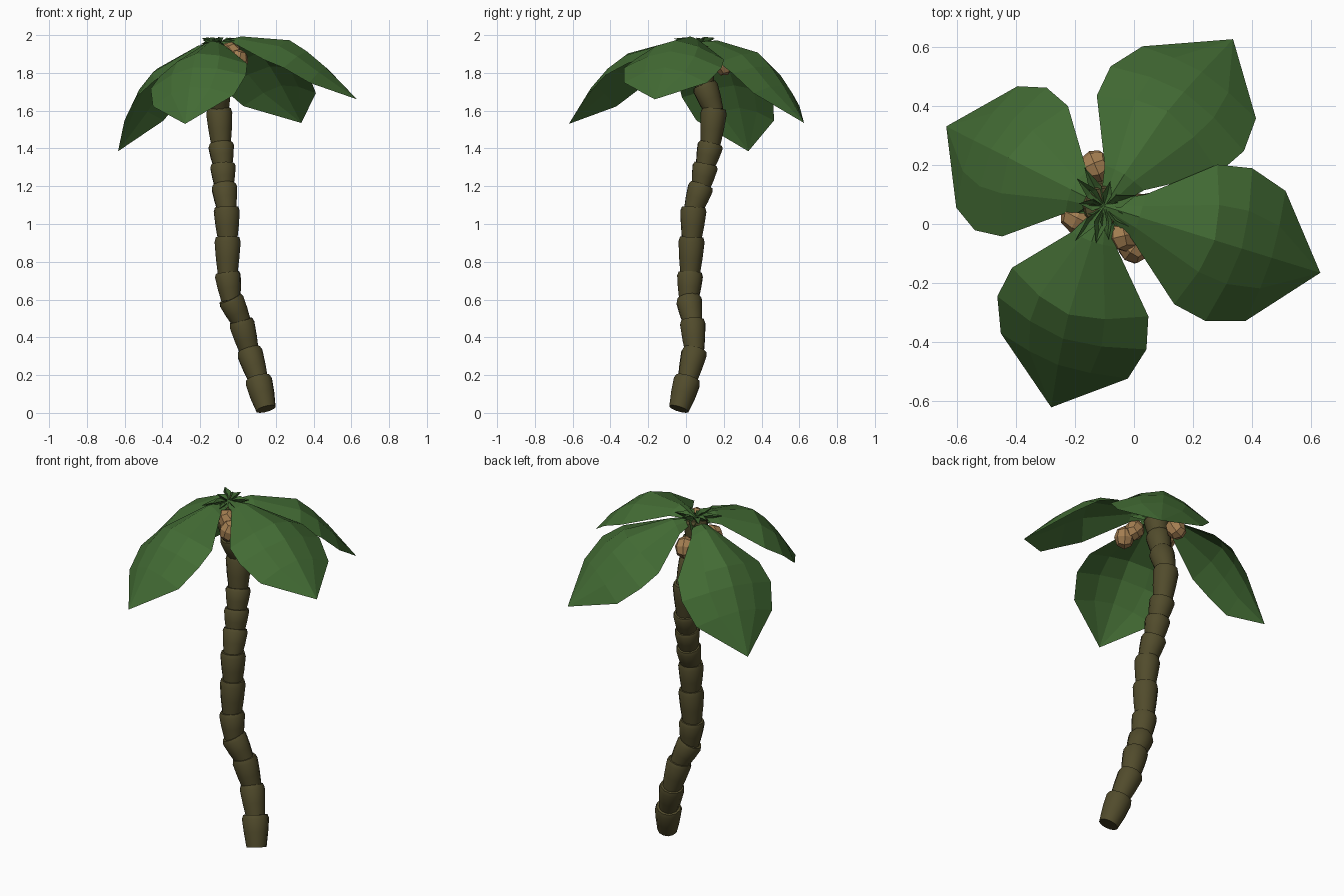
import bpy, bmesh, math, random
from mathutils import Vector, Matrix

if "Cube" in bpy.data.objects:
    bpy.data.objects.remove(bpy.data.objects["Cube"])

random.seed(4)


def material(name, colour):
    m = bpy.data.materials.new(name)
    m.diffuse_color = (*colour, 1)
    m.use_nodes = True
    m.node_tree.nodes["Principled BSDF"].inputs["Base Color"].default_value = m.diffuse_color
    return m


LEAF = material("leaf green", (0.055, 0.147, 0.034))
BARK = material("bark brown", (0.083, 0.071, 0.025))
NUT = material("nut brown", (0.37, 0.21, 0.083))


def make_object(name, bm, mat):
    me = bpy.data.meshes.new(name)
    bm.to_mesh(me)
    bm.free()
    me.materials.append(mat)
    ob = bpy.data.objects.new(name, me)
    bpy.context.collection.objects.link(ob)
    return ob


# Trunk: flared rings stacked along a bent path
PATH = [(0.146, -0.036, 0.035), (0.108, 0.008, 0.175), (0.060, 0.045, 0.325),
        (0.018, 0.035, 0.48), (-0.038, 0.015, 0.6), (-0.055, 0.022, 0.735),
        (-0.055, 0.03, 0.92), (-0.06, 0.04, 1.08), (-0.073, 0.08, 1.2),
        (-0.08, 0.103, 1.31), (-0.09, 0.13, 1.42), (-0.1, 0.148, 1.6),
        (-0.108, 0.10, 1.73), (-0.11, 0.07, 1.85), (-0.105, 0.06, 1.95)]
SIDES = 12


def trunk_segment(bm, a, b, r):
    a, b = Vector(a), Vector(b)
    axis = b - a
    rot = axis.to_track_quat('Z', 'Y').to_matrix()
    rings = []
    for t, k in ((-0.04, 0.74), (0.45, 0.9), (0.92, 1.0), (1.06, 0.9)):
        ring = []
        for i in range(SIDES):
            w = 2 * math.pi * i / SIDES
            ring.append(bm.verts.new(a + axis * t + rot @ Vector((r * k * math.cos(w), r * k * math.sin(w), 0))))
        rings.append(ring)
    for lo, hi in zip(rings, rings[1:]):
        for i in range(SIDES):
            j = (i + 1) % SIDES
            bm.faces.new((lo[i], lo[j], hi[j], hi[i]))
    bm.faces.new(rings[0][::-1])
    bm.faces.new(rings[-1])


bm = bmesh.new()
for i, (a, b) in enumerate(zip(PATH, PATH[1:])):
    trunk_segment(bm, a, b, 0.073 if i == 0 else 0.069)
lowest = min(v.co.z for v in bm.verts)
for v in bm.verts:
    if v.co.z < 0.09:
        v.co.z -= lowest
trunk = make_object("trunk", bm, BARK)
bpy.context.view_layer.objects.active = trunk
trunk.select_set(True)
bpy.ops.object.shade_smooth_by_angle(angle=math.radians(32))
trunk.select_set(False)

# Big leaves: one arched sheet, turned, pitched and rolled for each tip
CROWN = Vector((-0.1, 0.06, 1.965))
# distance along the rib, half width, rib height, edge distance, edge height
STATIONS = [(0.0, 0.015, 0.0, 0.0, -0.01),
            (0.105, 0.08, 0.072, 0.12, 0.03),
            (0.36, 0.247, 0.152, 0.335, 0.032),
            (0.47, 0.27, 0.133, 0.46, 0.035),
            (0.60, 0.23, 0.093, 0.61, 0.01)]


def leaf(name, tip, roll=0):
    d = Vector(tip) - CROWN
    flat = math.hypot(d.x, d.y)
    turn = (Matrix.Rotation(math.atan2(d.y, d.x), 3, 'Z')
            @ Matrix.Rotation(math.atan2(-d.z, flat), 3, 'Y')
            @ Matrix.Rotation(math.radians(roll), 3, 'X'))
    place = lambda x, y, z: CROWN + turn @ Vector((x, y, z))
    bm = bmesh.new()
    rows = []
    for x, hw, z, ex, ez in STATIONS:
        row = []
        for s in (-1, -0.48, 0, 0.48, 1):
            k = abs(s) ** 1.6
            row.append(bm.verts.new(place(x + (ex - x) * k, hw * s, z + (ez - z) * k)))
        rows.append(row)
    for p, q in zip(rows, rows[1:]):
        for i in range(4):
            bm.faces.new((p[i], q[i], q[i + 1], p[i + 1]))
    end = bm.verts.new(place(d.length, 0, 0))
    for i in range(4):
        bm.faces.new((rows[-1][i], end, rows[-1][i + 1]))
    return make_object(name, bm, LEAF)


leaf("leaf_right", (0.63, -0.165, 1.66))
leaf("leaf_back", (0.335, 0.625, 1.535), -10)
leaf("leaf_left", (-0.635, 0.33, 1.385))
leaf("leaf_front", (-0.28, -0.62, 1.53), 9)

# Small folded blades lying in the middle of the crown
bm = bmesh.new()
COUNT = 13
HUB = CROWN + Vector((0, 0, 0.005))
for i in range(COUNT):
    w = 2 * math.pi * (i + random.uniform(-0.35, 0.35)) / COUNT
    length = random.uniform(0.08, 0.165)
    out = Vector((math.cos(w), math.sin(w), 0))
    side = Vector((-out.y, out.x, 0)) * random.uniform(0.014, 0.024)
    rise = random.uniform(-0.035, 0.02)
    root = bm.verts.new(HUB + Vector((0, 0, -0.01)))
    keel = bm.verts.new(HUB + out * length * 0.5 + Vector((0, 0, rise * 0.5 - 0.018)))
    tip = bm.verts.new(HUB + out * length + Vector((0, 0, rise)))
    for s in (-1, 1):
        edge = bm.verts.new(HUB + out * length * 0.45 + side * s + Vector((0, 0, rise * 0.5 + 0.012)))
        for f in ((root, keel, edge), (keel, tip, edge)):
            bm.faces.new(f if s > 0 else f[::-1])
make_object("crown_blades", bm, LEAF)

# Nuts: rounded cubes hanging under the crown
for i, p in enumerate([(-0.13, 0.195, 1.845), (-0.19, 0.02, 1.87),
                       (-0.035, -0.04, 1.905), (0.0, -0.08, 1.865)]):
    bm = bmesh.new()
    bmesh.ops.create_cube(bm, size=1)
    bmesh.ops.subdivide_edges(bm, edges=bm.edges[:], cuts=1, use_grid_fill=True)
    turn = Matrix.Rotation(0.7 * i + 0.4, 3, 'Z') @ Matrix.Rotation(0.5 + i, 3, 'X')
    for v in bm.verts:
        n = v.co.normalized() * 0.055
        n.z *= 1.15
        v.co = Vector(p) + turn @ n
    make_object(f"nut_{i + 1}", bm, NUT)
